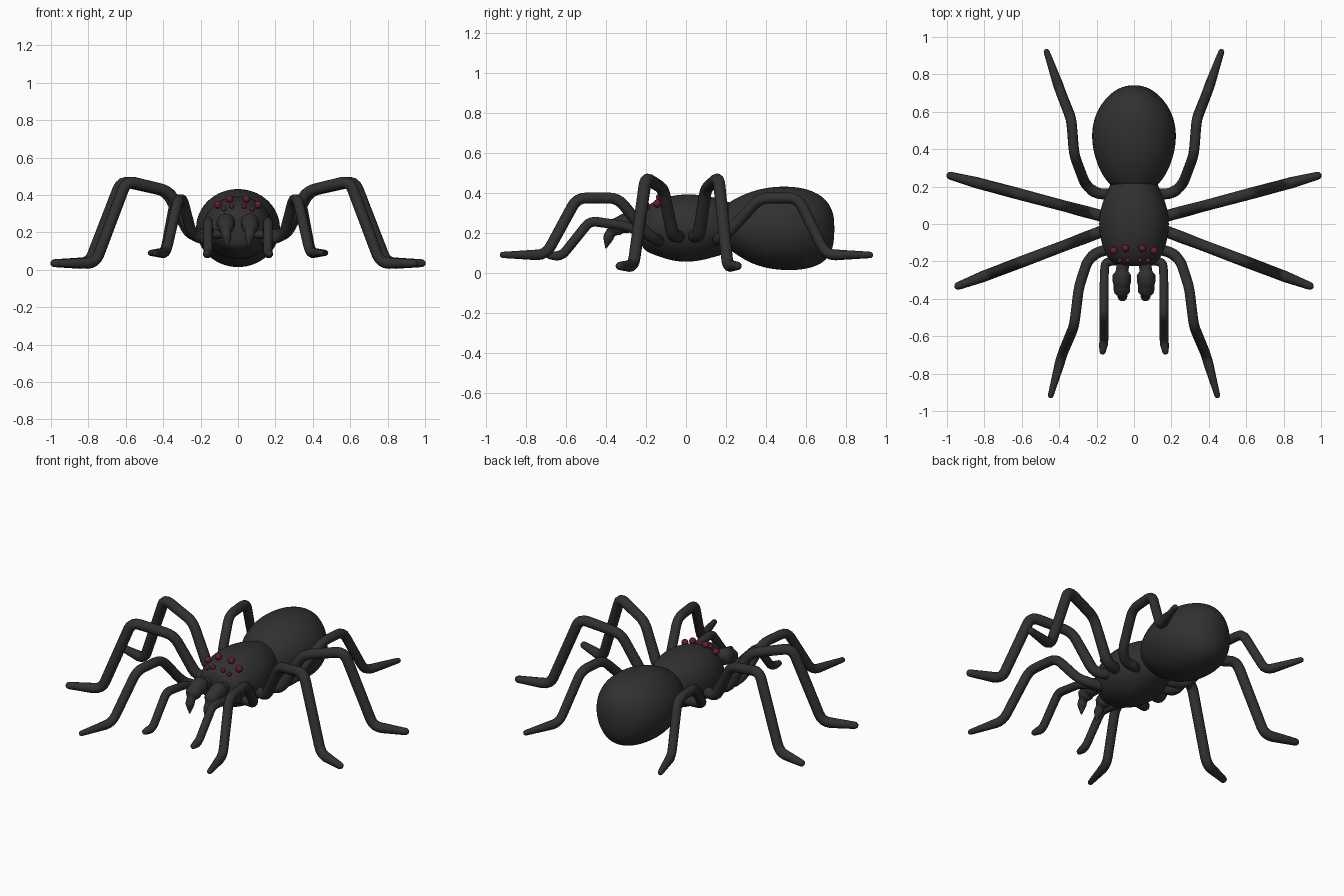
import bpy, bmesh, math
from mathutils import Vector

cube = bpy.data.objects.get("Cube")
if cube:
    bpy.data.objects.remove(cube, do_unlink=True)


def material(name, colour):
    mat = bpy.data.materials.new(name)
    mat.use_nodes = True
    mat.diffuse_color = colour
    mat.node_tree.nodes["Principled BSDF"].inputs["Base Color"].default_value = colour
    return mat


BLACK = material("charcoal black", (0.03, 0.03, 0.03, 1))
RED = material("dark red", (0.13, 0.012, 0.025, 1))


def make_object(name, bm, mat):
    bmesh.ops.recalc_face_normals(bm, faces=bm.faces)
    for face in bm.faces:
        face.smooth = True
    mesh = bpy.data.meshes.new(name)
    bm.to_mesh(mesh)
    bm.free()
    mesh.materials.append(mat)
    obj = bpy.data.objects.new(name, mesh)
    bpy.context.collection.objects.link(obj)
    return obj


def skin(bm, rings):
    """Bridge successive rings of points and close both ends."""
    rings = [[bm.verts.new(p) for p in ring] for ring in rings]
    n = len(rings[0])
    for a, b in zip(rings, rings[1:]):
        for i in range(n):
            j = (i + 1) % n
            bm.faces.new((a[i], a[j], b[j], b[i]))
    bm.faces.new(rings[0][::-1])
    bm.faces.new(rings[-1])


def body(name, stations, sides=20):
    """Elliptical loft along y; stations are y, half width, bottom, top."""
    rings = []
    for y, w, low, high in stations:
        ring = []
        for i in range(sides):
            a = math.tau * i / sides
            ring.append((w * math.cos(a), y, (low + high) / 2 + (high - low) / 2 * math.sin(a)))
        rings.append(ring)
    bm = bmesh.new()
    skin(bm, rings)
    obj = make_object(name, bm, BLACK)
    obj.modifiers.new("smooth", 'SUBSURF').levels = 2
    obj.modifiers["smooth"].render_levels = 2


def round_corners(points, radii, reach):
    """Replace every inner corner by a short curved bend."""
    out = [(points[0], radii[0])]
    for k in range(1, len(points) - 1):
        p, r = points[k], radii[k]
        before, after = points[k - 1] - p, points[k + 1] - p
        a = p + before.normalized() * min(reach, before.length * 0.45)
        b = p + after.normalized() * min(reach, after.length * 0.45)
        for t in (0, 0.25, 0.5, 0.75, 1):
            out.append((a * (1 - t) ** 2 + p * 2 * t * (1 - t) + b * t * t, r))
    out.append((points[-1], radii[-1]))
    return out


def limb(name, points, radii, side, reach=0.05, sides=12):
    """Tube with domed tip following a bent path."""
    path = round_corners([Vector((x * side, y, z)) for x, y, z in points], radii, reach)
    end, r = path[-1]
    tip = (end - path[-2][0]).normalized()
    for a in (30, 60, 82):
        a = math.radians(a)
        path.append((end + tip * r * math.sin(a), r * math.cos(a)))
    rings, u = [], None
    for k, (p, r) in enumerate(path):
        d = (path[min(k + 1, len(path) - 1)][0] - path[max(k - 1, 0)][0]).normalized()
        if u is None:
            u = d.orthogonal()
        u = (u - d * u.dot(d)).normalized()
        v = d.cross(u)
        rings.append([p + r * (u * math.cos(math.tau * i / sides) + v * math.sin(math.tau * i / sides))
                      for i in range(sides)])
    bm = bmesh.new()
    skin(bm, rings)
    return make_object(name, bm, BLACK)


def ball(name, centre, radius, mat):
    bm = bmesh.new()
    bmesh.ops.create_uvsphere(bm, u_segments=14, v_segments=10, radius=radius)
    bmesh.ops.translate(bm, verts=bm.verts, vec=centre)
    make_object(name, bm, mat)


# Body: head with thorax, and abdomen
body("head_thorax", [
    (-0.225, 0.04, 0.18, 0.26), (-0.222, 0.09, 0.13, 0.30), (-0.20, 0.13, 0.105, 0.335),
    (-0.15, 0.16, 0.085, 0.365), (-0.08, 0.183, 0.06, 0.388), (0.0, 0.192, 0.05, 0.397),
    (0.08, 0.183, 0.06, 0.392), (0.15, 0.157, 0.08, 0.378), (0.22, 0.125, 0.1, 0.355),
    (0.27, 0.1, 0.13, 0.33)])
body("abdomen", [
    (0.19, 0.08, 0.15, 0.31), (0.2, 0.12, 0.125, 0.345), (0.24, 0.158, 0.1, 0.37),
    (0.31, 0.197, 0.05, 0.405), (0.4, 0.224, 0.02, 0.43), (0.49, 0.231, 0.009, 0.437),
    (0.58, 0.213, 0.012, 0.43), (0.65, 0.172, 0.03, 0.405), (0.7, 0.125, 0.06, 0.37),
    (0.73, 0.075, 0.11, 0.32), (0.742, 0.025, 0.17, 0.27)])

# Outline of the middle legs: distance outward, height
SPLAYED = [(0.1, 0.19), (0.255, 0.18), (0.39, 0.42), (0.635, 0.475), (0.81, 0.035), (1.0, 0.035)]
THICK = [0.034, 0.032, 0.03, 0.031, 0.03, 0.021]

for side, label in ((1, "left"), (-1, "right")):
    # Walking legs
    limb(label + "_front_leg", [
        (0.1, -0.13, 0.16), (0.2, -0.15, 0.165), (0.25, -0.2, 0.2), (0.295, -0.34, 0.375),
        (0.32, -0.545, 0.375), (0.385, -0.7, 0.09), (0.445, -0.915, 0.09)],
        [0.03, 0.03, 0.028, 0.028, 0.028, 0.027, 0.016], side)
    limb(label + "_rear_leg", [
        (0.1, 0.16, 0.16), (0.2, 0.16, 0.165), (0.26, 0.21, 0.2), (0.32, 0.37, 0.375),
        (0.335, 0.56, 0.375), (0.39, 0.7, 0.09), (0.467, 0.92, 0.09)],
        [0.03, 0.03, 0.028, 0.028, 0.028, 0.027, 0.016], side)
    for name, slope, start, stretch in (("second", -0.38, 0.026, 0.94), ("third", 0.266, -0.003, 0.982)):
        points = [(d * stretch, slope * d * stretch + start, z) for d, z in SPLAYED]
        limb(label + "_" + name + "_leg", points, THICK, side)

    # Feelers
    limb(label + "_feeler", [
        (0.08, -0.2, 0.19), (0.155, -0.2, 0.19), (0.16, -0.3, 0.235), (0.16, -0.48, 0.26),
        (0.16, -0.62, 0.085), (0.168, -0.68, 0.085)],
        [0.024, 0.024, 0.024, 0.025, 0.024, 0.018], side, 0.035)

    # Jaws with hooked fangs
    jaw = limb(label + "_fang", [
        (0.055, -0.19, 0.24), (0.062, -0.235, 0.25), (0.065, -0.29, 0.252), (0.065, -0.345, 0.235),
        (0.063, -0.385, 0.19), (0.055, -0.4, 0.125)],
        [0.025, 0.035, 0.052, 0.046, 0.027, 0.004], side, 0.02)
    jaw.modifiers.new("smooth", 'SUBSURF').levels = 2

    # Eyes
    for i, (x, y, z, r) in enumerate((
            (0.045, -0.13, 0.378, 0.02), (0.108, -0.143, 0.347, 0.02),
            (0.075, -0.195, 0.325, 0.013), (0.034, -0.195, 0.339, 0.013))):
        ball(f"{label}_eye_{i + 1}", (x * side, y, z), r, RED)
